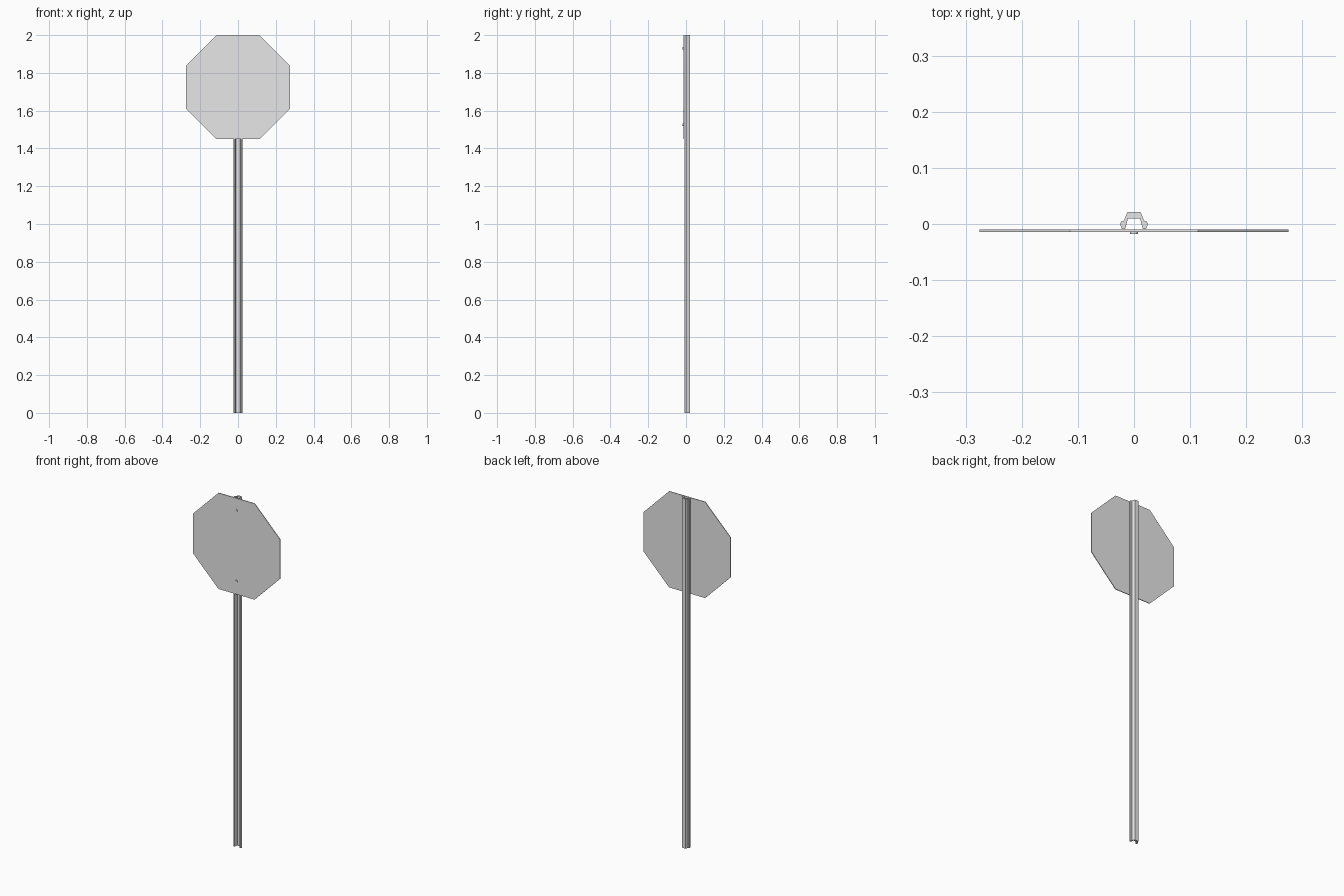
import bpy, bmesh, math
from mathutils import Vector

if "Cube" in bpy.data.objects:
    bpy.data.objects.remove(bpy.data.objects["Cube"])

steel = bpy.data.materials.new("light grey steel")
steel.diffuse_color = (0.8, 0.8, 0.8, 1)
steel.use_nodes = True
steel.node_tree.nodes["Principled BSDF"].inputs["Base Color"].default_value = steel.diffuse_color


def extrude(name, outline, direction):
    """Solid prism: a closed outline swept along a direction."""
    bm = bmesh.new()
    face = bm.faces.new([bm.verts.new(p) for p in outline])
    swept = bmesh.ops.extrude_face_region(bm, geom=[face], use_keep_orig=True)
    verts = [g for g in swept["geom"] if isinstance(g, bmesh.types.BMVert)]
    bmesh.ops.translate(bm, verts=verts, vec=Vector(direction))
    bmesh.ops.recalc_face_normals(bm, faces=bm.faces)
    mesh = bpy.data.meshes.new(name)
    bm.to_mesh(mesh)
    bm.free()
    mesh.materials.append(steel)
    obj = bpy.data.objects.new(name, mesh)
    bpy.context.collection.objects.link(obj)
    return obj


def ring(radius, sides, y, z, turn=0.0):
    """Regular polygon standing in the xz plane."""
    angles = [2 * math.pi * i / sides + turn for i in range(sides)]
    return [(radius * math.cos(a), y, z + radius * math.sin(a)) for a in angles]


# Hat-section post, open towards the sign
half = [(0.012, 0.021), (0.018, 0.006), (0.023, 0.004), (0.025, 0.000),
        (0.022, -0.008), (0.020, -0.009), (0.016, -0.009), (0.014, -0.003),
        (0.011, 0.010)]
profile = half + [(-x, y) for x, y in reversed(half)]
extrude("post", [(x, y, 0) for x, y in profile], (0, 0, 2))

# Octagonal sign plate with level top and bottom edges
apothem = 0.275
extrude("sign_plate",
        ring(apothem / math.cos(math.pi / 8), 8, -0.0140, 1.725, math.pi / 8),
        (0, 0.004, 0))

# Bolt heads on the sign face
for label, z in (("upper", 1.93), ("lower", 1.525)):
    extrude(label + "_bolt", ring(0.007, 12, -0.018, z), (0, 0.005, 0))
